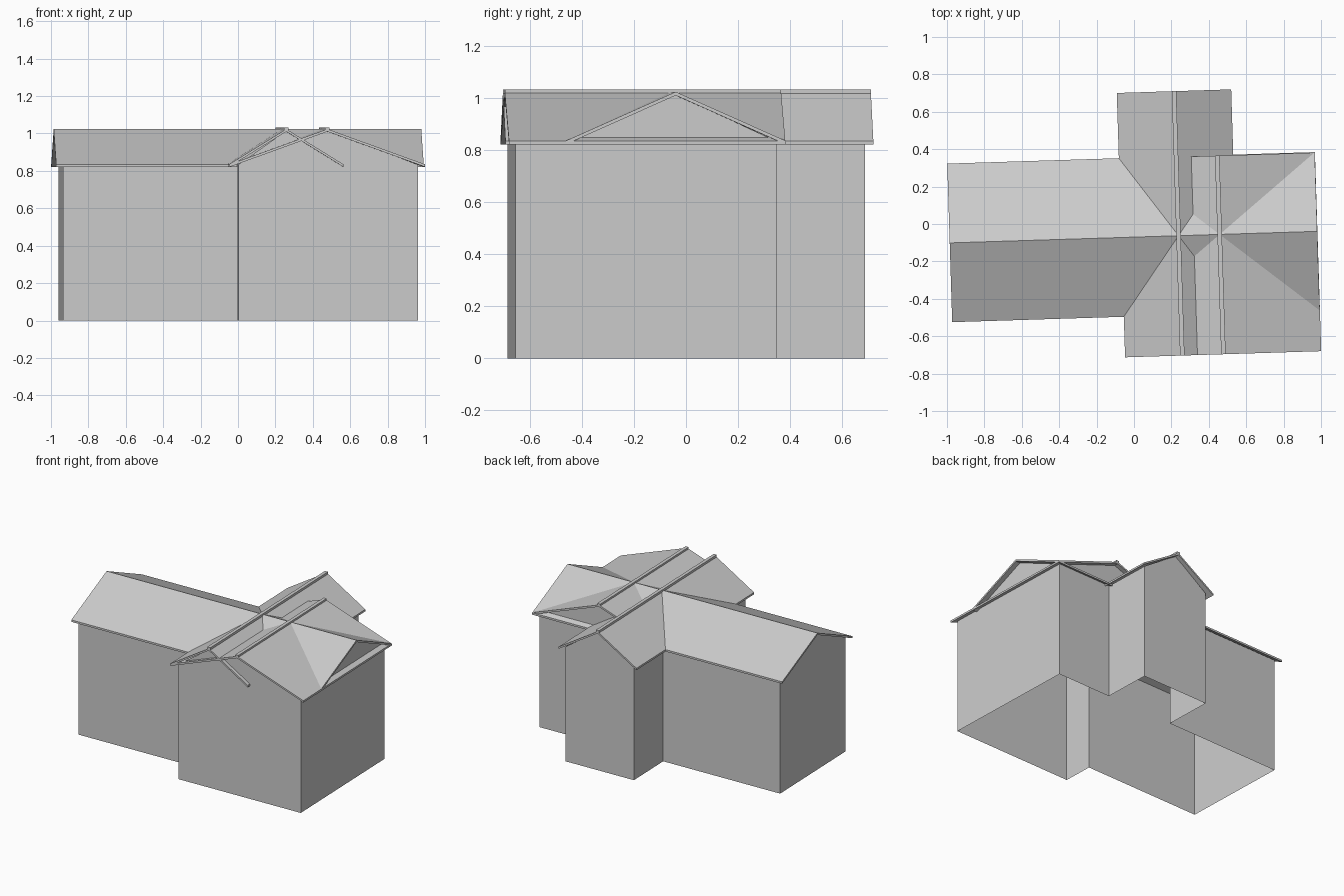
import bpy, bmesh, math
from mathutils import Matrix

cube = bpy.data.objects.get("Cube")
if cube:
    bpy.data.objects.remove(cube, do_unlink=True)

TURN = math.radians(1.8)      # the whole building sits slightly turned
EAVE, RIDGE, THICK = 0.835, 1.024, 0.014
WALL, APEX = 0.833, 1.014

grey = bpy.data.materials.new("plain grey")
grey.use_nodes = True
grey.diffuse_color = (0.6, 0.6, 0.6, 1)
grey.node_tree.nodes["Principled BSDF"].inputs["Base Color"].default_value = (0.6, 0.6, 0.6, 1)


def finish(name, bm):
    bm.transform(Matrix.Rotation(TURN, 4, "Z"))
    mesh = bpy.data.meshes.new(name)
    bm.to_mesh(mesh)
    bm.free()
    mesh.materials.append(grey)
    obj = bpy.data.objects.new(name, mesh)
    bpy.context.collection.objects.link(obj)
    return obj


def place(axis, across, along, z):
    """Point on a profile that runs along the x or y axis."""
    return (along, across, z) if axis == "x" else (across, along, z)


def panel(name, axis, along, profile, outward):
    """Flat upright face, facing along its axis."""
    bm = bmesh.new()
    face = bm.faces.new([bm.verts.new(place(axis, a, along, z)) for a, z in profile])
    face.normal_update()
    if face.normal["xy".index(axis)] * outward < 0:
        face.normal_flip()
    finish(name, bm)


def prism(name, axis, start, end, profile):
    """Closed profile extruded along an axis."""
    bm = bmesh.new()
    face = bm.faces.new([bm.verts.new(place(axis, a, start, z)) for a, z in profile])
    new = bmesh.ops.extrude_face_region(bm, geom=[face])["geom"]
    for v in new:
        if isinstance(v, bmesh.types.BMVert):
            v.co["xy".index(axis)] = end
    bmesh.ops.recalc_face_normals(bm, faces=bm.faces)
    finish(name, bm)


def gable_roof(name, axis, middle, half, start, end, cap):
    """Thin folded roof sheet, with an optional ridge cap."""
    top = [(middle - half, EAVE), (middle, RIDGE), (middle + half, EAVE)]
    prism(name, axis, start, end, top + [(a, z - THICK) for a, z in reversed(top)])
    if cap:
        w = 0.012
        prism(name + "_ridge_cap", axis, start, end,
              [(middle - w, RIDGE - 0.008), (middle + w, RIDGE - 0.008),
               (middle + w, RIDGE + 0.009), (middle - w, RIDGE + 0.009)])


# Outer walls: open shell over the cross-shaped plan
plan = [(-0.95, -0.465), (-0.02, -0.465), (-0.02, -0.685), (0.942, -0.685),
        (0.942, 0.32), (0.508, 0.32), (0.508, 0.672), (-0.03, 0.672),
        (-0.03, 0.32), (-0.95, 0.32)]
bm = bmesh.new()
low = [bm.verts.new((x, y, 0)) for x, y in plan]
high = [bm.verts.new((x, y, WALL)) for x, y in plan]
for i in range(len(plan)):
    j = (i + 1) % len(plan)
    bm.faces.new((low[i], low[j], high[j], high[i]))
finish("outer_walls", bm)

# Gable walls under the roof ends
panel("front_gable", "y", -0.685, [(-0.02, WALL), (0.236, APEX), (0.317, 0.962),
                                   (0.456, APEX), (0.942, WALL)], -1)
panel("back_gable", "y", 0.672, [(-0.03, WALL), (0.236, APEX), (0.508, WALL)], 1)
panel("back_inner_gable", "y", 0.32, [(0.508, WALL), (0.317, 0.962),
                                      (0.456, APEX), (0.942, WALL)], 1)
for name, x, side in (("left_gable", 0.942, 1), ("right_gable", -0.95, -1)):
    panel(name, "x", x, [(-0.465, WALL), (-0.07, APEX), (0.32, WALL)], side)

# Three crossing roofs
gable_roof("long_roof", "x", -0.07, 0.424, -0.988, 0.978, False)
gable_roof("narrow_cross_roof", "y", 0.236, 0.306, -0.711, 0.703, True)
gable_roof("wide_cross_roof", "y", 0.456, 0.523, -0.711, 0.351, True)
